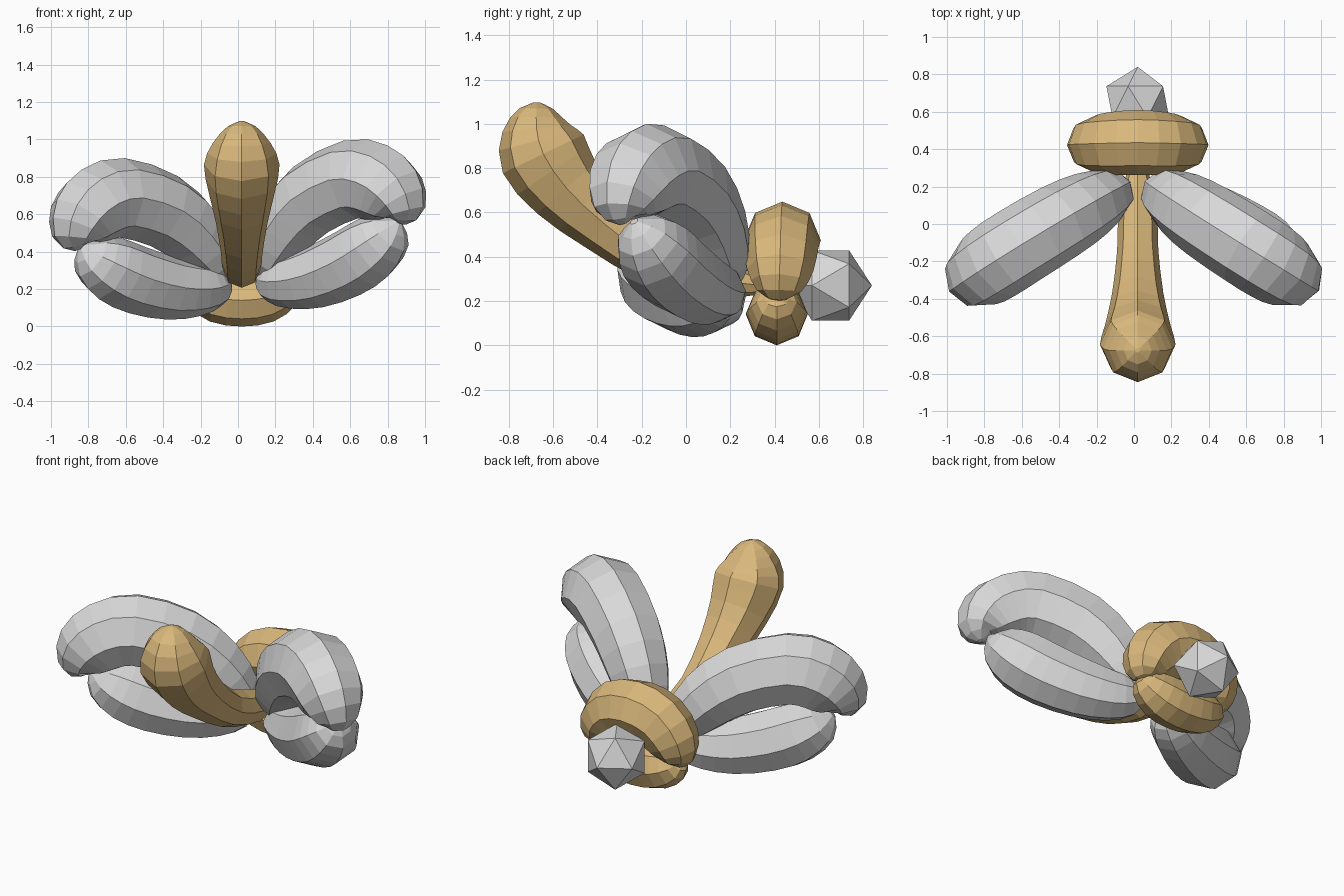
import bpy, bmesh, math
from mathutils import Vector, Matrix

cube = bpy.data.objects.get("Cube")
if cube:
    bpy.data.objects.remove(cube)

SIDES = 8
MID = 0.02


def material(name, rgb):
    m = bpy.data.materials.new(name)
    m.use_nodes = True
    m.diffuse_color = (*rgb, 1)
    m.node_tree.nodes["Principled BSDF"].inputs["Base Color"].default_value = (*rgb, 1)
    return m


gold = material("warm gold", (0.70, 0.48, 0.20))
silver = material("pale grey", (0.69, 0.69, 0.69))


def finish(name, bm, mat):
    bmesh.ops.recalc_face_normals(bm, faces=bm.faces)
    mesh = bpy.data.meshes.new(name)
    bm.to_mesh(mesh)
    bm.free()
    mesh.materials.append(mat)
    obj = bpy.data.objects.new(name, mesh)
    bpy.context.collection.objects.link(obj)
    return obj


def spline(keys, steps=2):
    """Smooth path through (x, y, z, radius) keys."""
    pts = [Vector(k) for k in keys]
    pts = [2 * pts[0] - pts[1]] + pts + [2 * pts[-1] - pts[-2]]
    out = []
    for a, b, c, d in zip(pts, pts[1:], pts[2:], pts[3:]):
        for i in range(steps):
            t = i / steps
            out.append(0.5 * (2 * b + (c - a) * t + (2 * a - 5 * b + 4 * c - d) * t**2
                              + (3 * b - a - 3 * c + d) * t**3))
    return out + [pts[-2]]


def balloon(name, keys, across, mat):
    """Octagonal sausage along a path; across is the sideways axis."""
    path = spline(keys)
    bm = bmesh.new()
    rings = []
    for i, p in enumerate(path):
        tangent = (path[min(i + 1, len(path) - 1)] - path[max(i - 1, 0)]).to_3d().normalized()
        side = Vector(across)
        side = (side - tangent * side.dot(tangent)).normalized()
        up = tangent.cross(side)
        r = max(p[3], 0.012)
        rings.append([bm.verts.new(p.to_3d() + r * (side * math.cos(a) + up * math.sin(a)))
                      for a in (2 * math.pi * k / SIDES for k in range(SIDES))])
    for lo, hi in zip(rings, rings[1:]):
        for k in range(SIDES):
            n = (k + 1) % SIDES
            bm.faces.new((lo[k], lo[n], hi[n], hi[k]))
    bm.faces.new(rings[0])
    bm.faces.new(rings[-1])
    return finish(name, bm, mat)


# Long body, rising toward the front
balloon("body", [(MID, 0.34, 0.27, 0.04), (MID, 0.1, 0.305, 0.1), (MID, -0.14, 0.385, 0.11),
                 (MID, -0.37, 0.55, 0.137), (MID, -0.54, 0.71, 0.175), (MID, -0.645, 0.865, 0.202),
                 (MID, -0.675, 0.98, 0.155), (MID, -0.675, 1.07, 0.075), (MID, -0.675, 1.098, 0)],
        (1, 0, 0), gold)

# Wings: an upper and a lower balloon each, the right pair drooping a little
upper = [(0.11, 0.21, 0.26, 0.03), (0.15, 0.175, 0.35, 0.125), (0.245, 0.11, 0.52, 0.18),
         (0.39, 0.015, 0.68, 0.205), (0.6, -0.12, 0.785, 0.213), (0.74, -0.21, 0.77, 0.21),
         (0.835, -0.27, 0.7, 0.188), (0.885, -0.295, 0.61, 0.125), (0.88, -0.285, 0.55, 0.02)]
lower = [(0.11, 0.21, 0.27, 0.03), (0.17, 0.175, 0.245, 0.11), (0.27, 0.12, 0.24, 0.145),
         (0.42, 0.04, 0.268, 0.17), (0.59, -0.06, 0.338, 0.184), (0.72, -0.14, 0.42, 0.178),
         (0.815, -0.2, 0.5, 0.125), (0.86, -0.235, 0.56, 0.02)]
droop = math.radians(9)
for part, keys in (("upper", upper), ("lower", lower)):
    balloon(f"left_{part}_wing", keys, (0.5, 0.86, 0), silver)
    right = []
    for x, y, z, r in keys:
        dx, dz = x - MID, z - 0.27
        right.append((MID + 0.015 - dx * math.cos(droop) - dz * math.sin(droop), y,
                      0.27 - dx * math.sin(droop) + dz * math.cos(droop), r))
    balloon(f"right_{part}_wing", right, (-0.5, 0.86, 0), silver)


# Head ring: an arched upper balloon and a smaller lower one
def arch(name, half):
    left = [(MID + x, y, z, r) for x, y, z, r in half]
    mirrored = [(MID - x, y, z, r) for x, y, z, r in half[:-1]]
    balloon(name, left + mirrored[::-1], (0, 1, 0), gold)


arch("upper_head", [(0.25, 0.42, 0.205, 0.02), (0.26, 0.42, 0.245, 0.1), (0.235, 0.425, 0.34, 0.15),
                    (0.145, 0.43, 0.44, 0.168), (0, 0.435, 0.475, 0.174)])
arch("lower_head", [(0.27, 0.41, 0.225, 0.02), (0.245, 0.41, 0.195, 0.09),
                    (0.14, 0.41, 0.155, 0.132), (0, 0.41, 0.14, 0.14)])

# Faceted knob with one corner pointing straight back
bm = bmesh.new()
bmesh.ops.create_icosphere(bm, subdivisions=1, radius=0.187)
turn = Matrix(((-1, 0, 0), (0, 0, 1), (0, 1, 0))).to_4x4()
bm.transform(Matrix.Translation((MID, 0.653, 0.27)) @ turn)
finish("back_knob", bm, silver)
